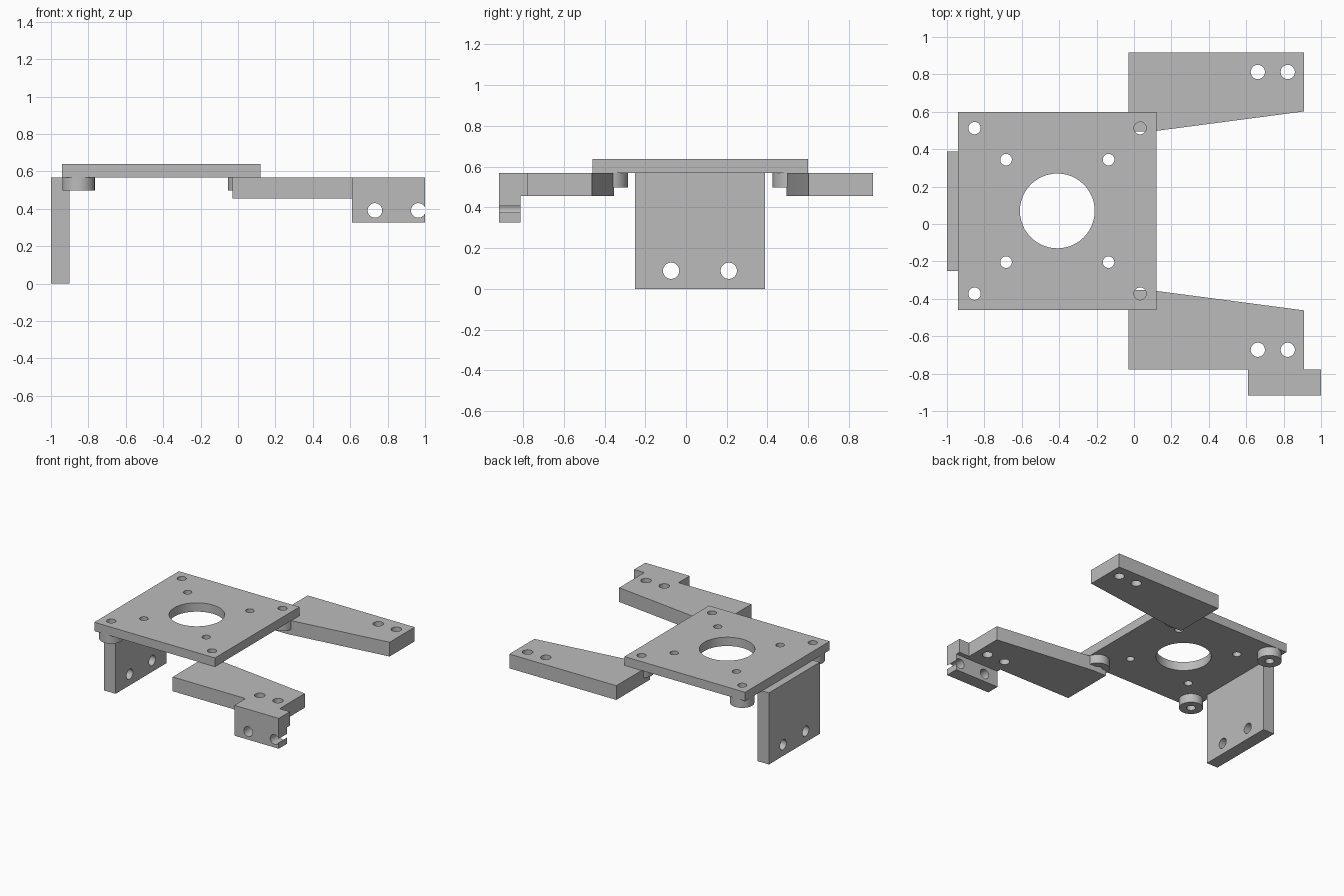
import bpy, bmesh, math
from mathutils import Matrix, Vector

if "Cube" in bpy.data.objects:
    bpy.data.objects.remove(bpy.data.objects["Cube"])

MID_Y = 0.07   # mirror line of the plate and the two arms
PLATE_X = -0.41

grey = bpy.data.materials.new("mid_grey")
grey.diffuse_color = (0.5, 0.5, 0.5, 1)
grey.use_nodes = True
grey.node_tree.nodes["Principled BSDF"].inputs["Base Color"].default_value = grey.diffuse_color


def new_object(name, bm):
    bmesh.ops.recalc_face_normals(bm, faces=bm.faces)
    mesh = bpy.data.meshes.new(name)
    bm.to_mesh(mesh)
    bm.free()
    mesh.materials.append(grey)
    obj = bpy.data.objects.new(name, mesh)
    bpy.context.collection.objects.link(obj)
    return obj


def prism(name, points, offset):
    """Extrude a closed 3D outline along an offset."""
    bm = bmesh.new()
    face = bm.faces.new([bm.verts.new(p) for p in points])
    ext = bmesh.ops.extrude_face_region(bm, geom=[face])
    verts = [e for e in ext["geom"] if isinstance(e, bmesh.types.BMVert)]
    bmesh.ops.translate(bm, verts=verts, vec=Vector(offset))
    return new_object(name, bm)


def slab(name, outline, z0, z1):
    return prism(name, [(x, y, z0) for x, y in outline], (0, 0, z1 - z0))


def cylinders(name, holes, length, turn=Matrix.Identity(4)):
    """One object holding a cylinder for each (centre, radius)."""
    bm = bmesh.new()
    for centre, r in holes:
        bmesh.ops.create_cone(bm, cap_ends=True, segments=48, radius1=r, radius2=r,
                              depth=length, matrix=Matrix.Translation(centre) @ turn)
    return new_object(name, bm)


def drill(obj, holes, axis="Z", length=0.4):
    """Cut round holes, each given as (centre, radius), along one axis."""
    turn = {"X": Matrix.Rotation(math.pi / 2, 4, "Y"),
            "Y": Matrix.Rotation(math.pi / 2, 4, "X"),
            "Z": Matrix.Identity(4)}[axis]
    cutter = cylinders("hole_cutter", holes, length, turn)
    cutter.hide_render = True
    mod = obj.modifiers.new("holes", "BOOLEAN")
    mod.operation, mod.solver, mod.object = "DIFFERENCE", "EXACT", cutter
    bpy.ops.object.select_all(action="DESELECT")
    obj.select_set(True)
    bpy.context.view_layer.objects.active = obj
    bpy.ops.object.modifier_apply(modifier=mod.name)
    bpy.data.objects.remove(cutter)
    bpy.ops.object.shade_smooth_by_angle(angle=math.radians(30))


def corners(d):
    return [(PLATE_X + sx * d, MID_Y + sy * d) for sx in (-1, 1) for sy in (-1, 1)]


# Square top plate with a bore and two rings of four holes
plate = slab("top_plate", [(-0.94, -0.46), (0.12, -0.46), (0.12, 0.6), (-0.94, 0.6)],
             0.568, 0.638)
drill(plate, [((PLATE_X, MID_Y, 0.6), 0.2)]
      + [((x, y, 0.6), 0.033) for x, y in corners(0.4425)]
      + [((x, y, 0.6), 0.031) for x, y in corners(0.274)])

# Ring spacers under the plate corners
for i, (x, y) in enumerate(corners(0.4425)):
    spacer = cylinders(f"spacer_{i + 1}", [((x, y, 0.533), 0.087)], 0.07)
    drill(spacer, [((x, y, 0.533), 0.033)])

# Upright end panel
panel = slab("end_panel", [(-1, -0.25), (-0.9, -0.25), (-0.9, 0.388), (-1, 0.388)], 0, 0.568)
drill(panel, [((-0.95, y, 0.089), 0.04) for y in (-0.073, 0.21)], "X")

# Two tapered arms, mirrored about the plate centre line
for name, s in (("back_arm", 1), ("front_arm", -1)):
    outline = [(-0.03, 0.847), (0.91, 0.847), (0.91, 0.532), (0.09, 0.424), (-0.03, 0.424)]
    arm = slab(name, [(x, MID_Y + s * y) for x, y in outline], 0.455, 0.568)
    drill(arm, [((x, MID_Y + s * 0.7425, 0.5), 0.038) for x in (0.662, 0.822)])

# Hanging tab on the front arm, with one hole breaking out of its end
profile = [(-0.917, 0.327), (-0.813, 0.327), (-0.813, 0.457), (-0.777, 0.457),
           (-0.777, 0.568), (-0.917, 0.568)]
tab = prism("hanging_tab", [(0.61, y, z) for y, z in profile], (0.39, 0, 0))
drill(tab, [((x, -0.86, 0.391), 0.039) for x in (0.732, 0.964)], "Y")
